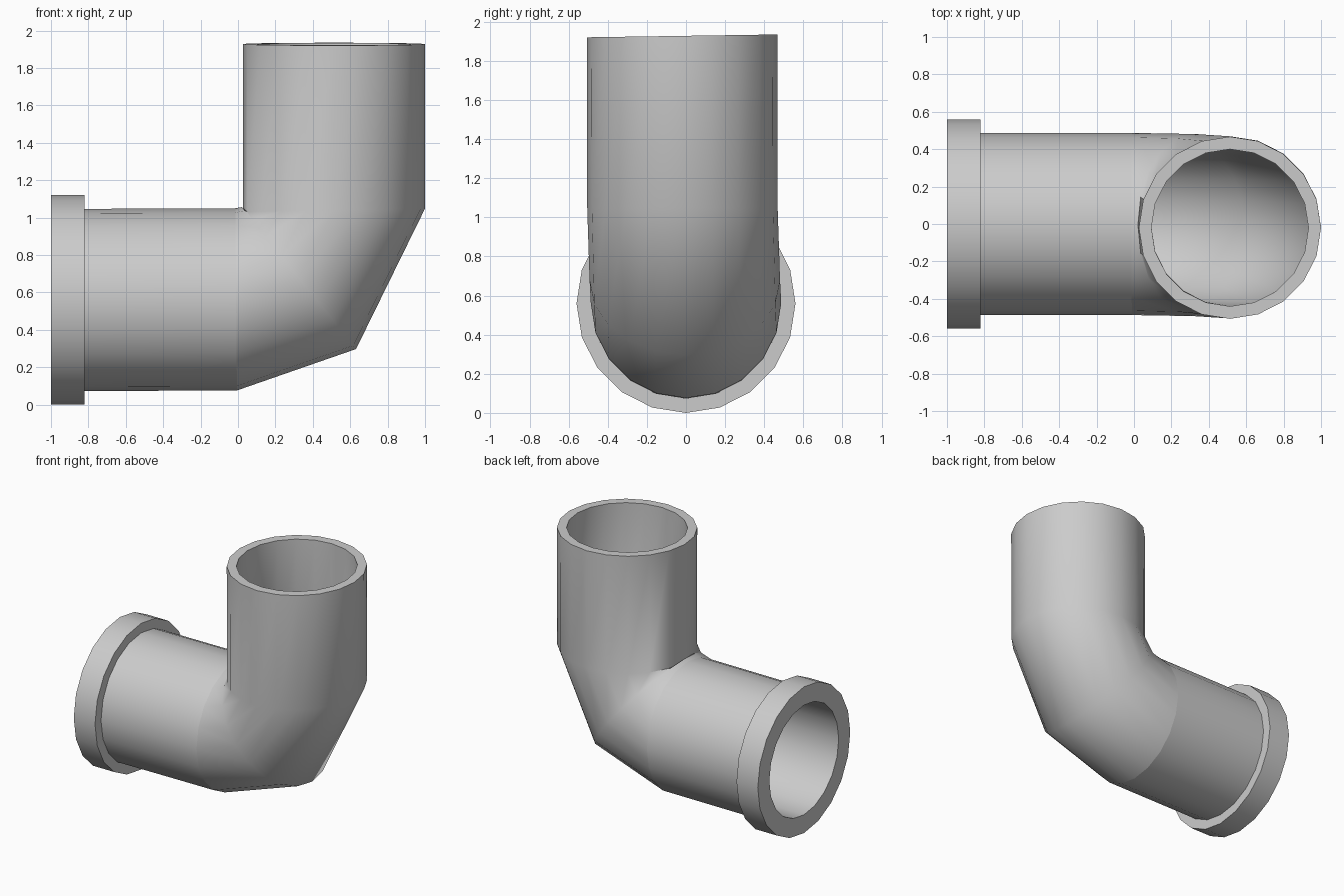
import bpy, bmesh
from math import sin, cos, pi, radians

if "Cube" in bpy.data.objects:
    bpy.data.objects.remove(bpy.data.objects["Cube"])

SIDES = 20
R_COLLAR, R_OUT, R_IN = 0.56, 0.487, 0.42

# Ring stations along the elbow: centre x, y, z, turn angle, top tilt
start = (-1.0, 0, 0.56, 0, 0)
step = (-0.82, 0, 0.56, 0, 0)
bend_a = (-0.01, 0, 0.563, 0.5, 0)
bend_b = (0.326, -0.006, 0.677, 38.8, 0)
bend_c = (0.513, -0.018, 1.04, 91, 0)
top = (0.513, -0.02, 1.928, 90, 0.015)


def add_ring(bm, station, radius):
    x, y, z, turn, tilt = station
    t = radians(turn)
    verts = []
    for i in range(SIDES):
        a = 2 * pi * i / SIDES
        u, v = radius * cos(a), radius * sin(a)
        verts.append(bm.verts.new((x + u * sin(t), y + v, z - u * cos(t) + v * tilt)))
    return verts


bm = bmesh.new()

# Outside of the collar and pipe, then back through the bore
path = [(start, R_COLLAR), (step, R_COLLAR), (step, R_OUT), (bend_a, R_OUT),
        (bend_b, R_OUT), (bend_c, R_OUT), (top, R_OUT),
        (top, R_IN), (bend_c, R_IN), (bend_b, R_IN), (bend_a, R_IN), (start, R_IN)]
rings = [add_ring(bm, s, r) for s, r in path]

for k, ring in enumerate(rings):
    nxt = rings[(k + 1) % len(rings)]
    for i in range(SIDES):
        j = (i + 1) % SIDES
        bm.faces.new((ring[i], ring[j], nxt[j], nxt[i]))
bmesh.ops.recalc_face_normals(bm, faces=bm.faces)

# Visible seam where the straight pipe meets the bend
for i in range(SIDES):
    bm.edges.get((rings[3][i], rings[3][(i + 1) % SIDES])).smooth = False

mesh = bpy.data.meshes.new("elbow_pipe")
bm.to_mesh(mesh)
bm.free()
pipe = bpy.data.objects.new("elbow_pipe", mesh)
bpy.context.collection.objects.link(pipe)
bpy.context.view_layer.objects.active = pipe
pipe.select_set(True)
bpy.ops.object.shade_smooth_by_angle(angle=radians(50), keep_sharp_edges=True)
